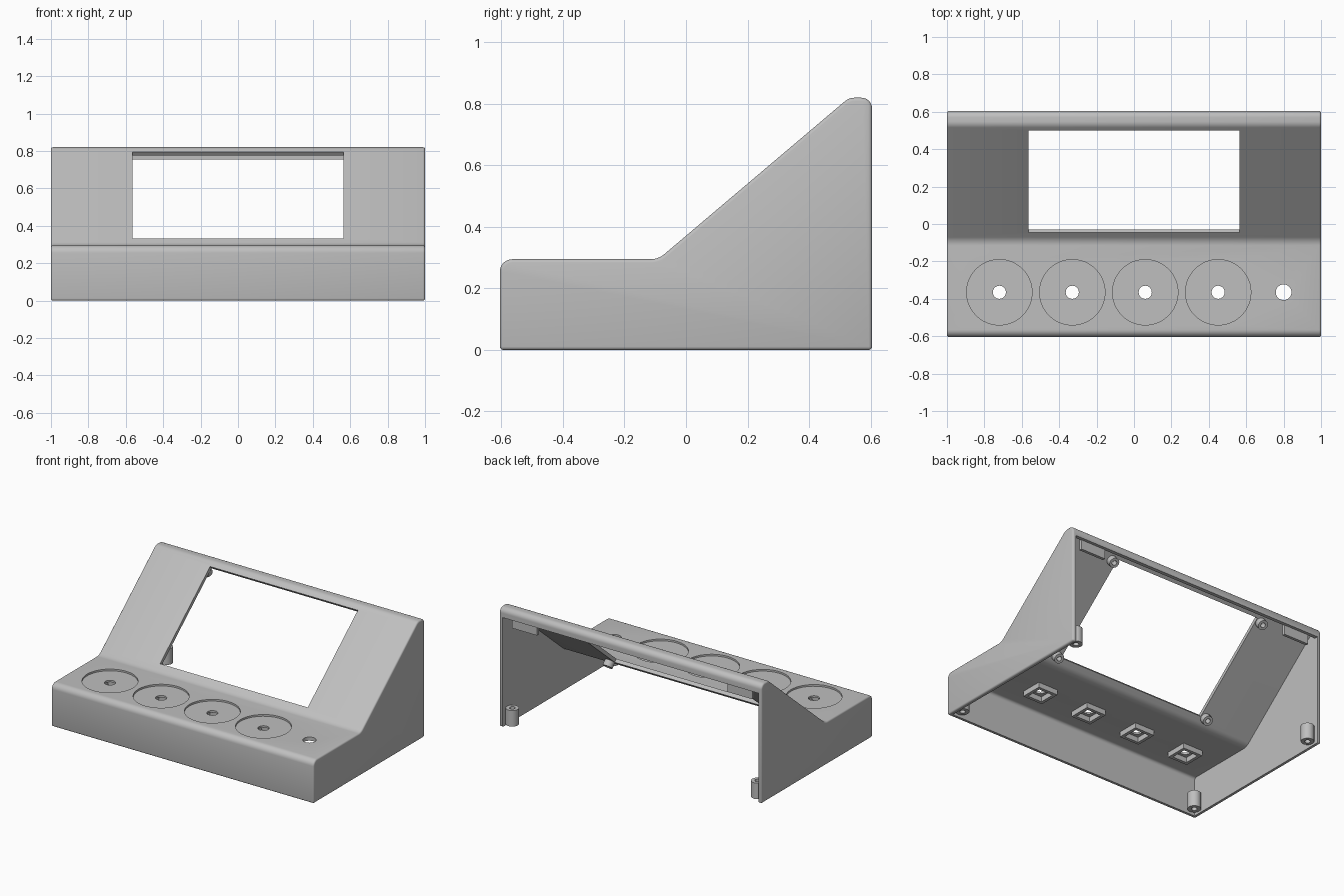
import bpy, bmesh, math
from mathutils import Vector, Matrix

cube = bpy.data.objects.get("Cube")
if cube:
    bpy.data.objects.remove(cube, do_unlink=True)

grey = bpy.data.materials.new("grey plastic")
grey.use_nodes = True
colour = (0.52, 0.52, 0.52, 1)
grey.diffuse_color = colour
grey.node_tree.nodes["Principled BSDF"].inputs["Base Color"].default_value = colour

WALL = 0.025
SLOPE = math.atan2(0.525, 0.62)
KNOB_X = [-0.72 + 0.39 * i for i in range(4)]
KNOB_Y = -0.365


def make(name, bm):
    bmesh.ops.recalc_face_normals(bm, faces=bm.faces)
    mesh = bpy.data.meshes.new(name)
    bm.to_mesh(mesh)
    bm.free()
    mesh.materials.append(grey)
    obj = bpy.data.objects.new(name, mesh)
    bpy.context.collection.objects.link(obj)
    return obj


def smooth(obj):
    obj.data.shade_smooth()
    obj.data.set_sharp_from_angle(angle=math.radians(32))


def fillet(corners, steps=8):
    """Round each (y, z, radius) corner with an arc."""
    out = []
    pts = [Vector((0, y, z)) for y, z, r in corners]
    for i, p in enumerate(pts):
        r = corners[i][2]
        if not r:
            out.append(p)
            continue
        a = (pts[i - 1] - p).normalized()
        b = (pts[(i + 1) % len(pts)] - p).normalized()
        half = a.angle(b) / 2
        centre = p + (a + b).normalized() * (r / math.sin(half))
        run = r / math.tan(half)
        start = p + a * run - centre
        end = p + b * run - centre
        sweep = math.pi - 2 * half
        for k in range(steps + 1):
            t = sweep * k / steps
            out.append(centre + (start * math.sin(sweep - t) + end * math.sin(t)) / math.sin(sweep))
    return out


def extrude_profile(name, corners, half_width):
    bm = bmesh.new()
    points = fillet(corners)
    shift = Vector((half_width, 0, 0))
    near = [bm.verts.new(p - shift) for p in points]
    far = [bm.verts.new(p + shift) for p in points]
    bm.faces.new(near)
    bm.faces.new(far[::-1])
    for i in range(len(points)):
        bm.faces.new((near[i], near[i - 1], far[i - 1], far[i]))
    return make(name, bm)


def box(name, size, place):
    bm = bmesh.new()
    bmesh.ops.create_cube(bm, size=1, matrix=place @ Matrix.Diagonal((*size, 1)))
    return make(name, bm)


def cylinder(name, radius, depth, place):
    bm = bmesh.new()
    bmesh.ops.create_cone(bm, cap_ends=True, segments=48, radius1=radius, radius2=radius,
                          depth=depth, matrix=place)
    return make(name, bm)


def tube(name, sides, outer, inner, depth, place):
    """Hollow prism running from z = 0 to depth before placing."""
    bm = bmesh.new()
    rings = []
    for r, z in ((outer, 0), (outer, depth), (inner, depth), (inner, 0)):
        angles = [2 * math.pi * (k + 0.5) / sides for k in range(sides)]
        rings.append([bm.verts.new(place @ Vector((r * math.cos(a), r * math.sin(a), z)))
                      for a in angles])
    for i in range(4):
        low, high = rings[i], rings[(i + 1) % 4]
        for k in range(sides):
            n = (k + 1) % sides
            bm.faces.new((low[k], low[n], high[n], high[k]))
    smooth(make(name, bm))


def cut(obj, cutter):
    mod = obj.modifiers.new("cut", 'BOOLEAN')
    mod.operation, mod.solver, mod.object = 'DIFFERENCE', 'EXACT', cutter
    cutter.hide_render = True


def bake(obj):
    """Apply all modifiers and drop the cutters."""
    cutters = [m.object for m in obj.modifiers if m.type == 'BOOLEAN']
    graph = bpy.context.evaluated_depsgraph_get()
    graph.update()
    mesh = bpy.data.meshes.new_from_object(obj.evaluated_get(graph))
    obj.modifiers.clear()
    obj.data = mesh
    for c in cutters:
        bpy.data.objects.remove(c, do_unlink=True)


def at(x, y, z):
    return Matrix.Translation((x, y, z))


# Sloped housing with softened side edges
housing = extrude_profile("housing", [
    (-0.605, 0, 0), (-0.605, 0.295, 0.04), (-0.09, 0.295, 0.07),
    (0.53, 0.82, 0.05), (0.605, 0.82, 0.035), (0.605, 0, 0)], 1.0)
bevel = housing.modifiers.new("edge_round", 'BEVEL')
bevel.width, bevel.segments, bevel.angle_limit = 0.011, 3, math.radians(40)
bevel.limit_method, bevel.use_clamp_overlap = 'ANGLE', False

# Hollow inside, open below and behind, leaving a lip at the top back
cut(housing, extrude_profile("hollow", [
    (-0.58, -0.1, 0), (-0.58, 0.27, 0.02), (-0.081, 0.27, 0.09), (0.539, 0.795, 0),
    (0.58, 0.795, 0), (0.58, 0.755, 0), (0.7, 0.755, 0), (0.7, -0.1, 0)], 1 - WALL))

# Display window through the slope
tilt = Matrix.Rotation(SLOPE, 4, 'X')
mid = Vector((0, 0.2275, 0.564))
cut(housing, box("window_cutter", (1.126, 0.545 / math.cos(SLOPE), 0.11), at(*mid) @ tilt))

# Dial recesses with shaft holes, and one plain hole
for x in KNOB_X:
    cut(housing, cylinder("dial_cutter", 0.175, 0.1, at(x, KNOB_Y, 0.333)))
    cut(housing, cylinder("shaft_cutter", 0.035, 0.2, at(x, KNOB_Y, 0.28)))
cut(housing, cylinder("socket_cutter", 0.042, 0.2, at(0.8, KNOB_Y, 0.28)))
bake(housing)
smooth(housing)

# Square sockets under the dials
for i, x in enumerate(KNOB_X):
    tube(f"dial_socket_{i + 1}", 4, 0.106, 0.076, 0.04, at(x, KNOB_Y, 0.235))

inward = Matrix.Rotation(SLOPE + math.pi, 4, 'X')
for side, s in (("left", 1), ("right", -1)):
    # Display screw posts standing inward from the slope
    for level, y in (("lower", -0.045), ("upper", 0.485)):
        z = 0.82 + (y - 0.53) * math.tan(SLOPE)
        base = at(s * 0.6, y, z) @ inward @ at(0, 0, 0.02)
        tube(f"{side}_{level}_display_post", 24, 0.033, 0.016, 0.045, base)
    # Base screw posts in the corners
    for end, y in (("front", -0.535), ("back", 0.555)):
        tube(f"{side}_{end}_base_post", 24, 0.042, 0.018, 0.11, at(s * 0.935, y, 0.015))
    # Tabs holding the back panel
    box(f"{side}_back_tab", (0.19, 0.02, 0.11), at(s * 0.82, 0.575, 0.745))
